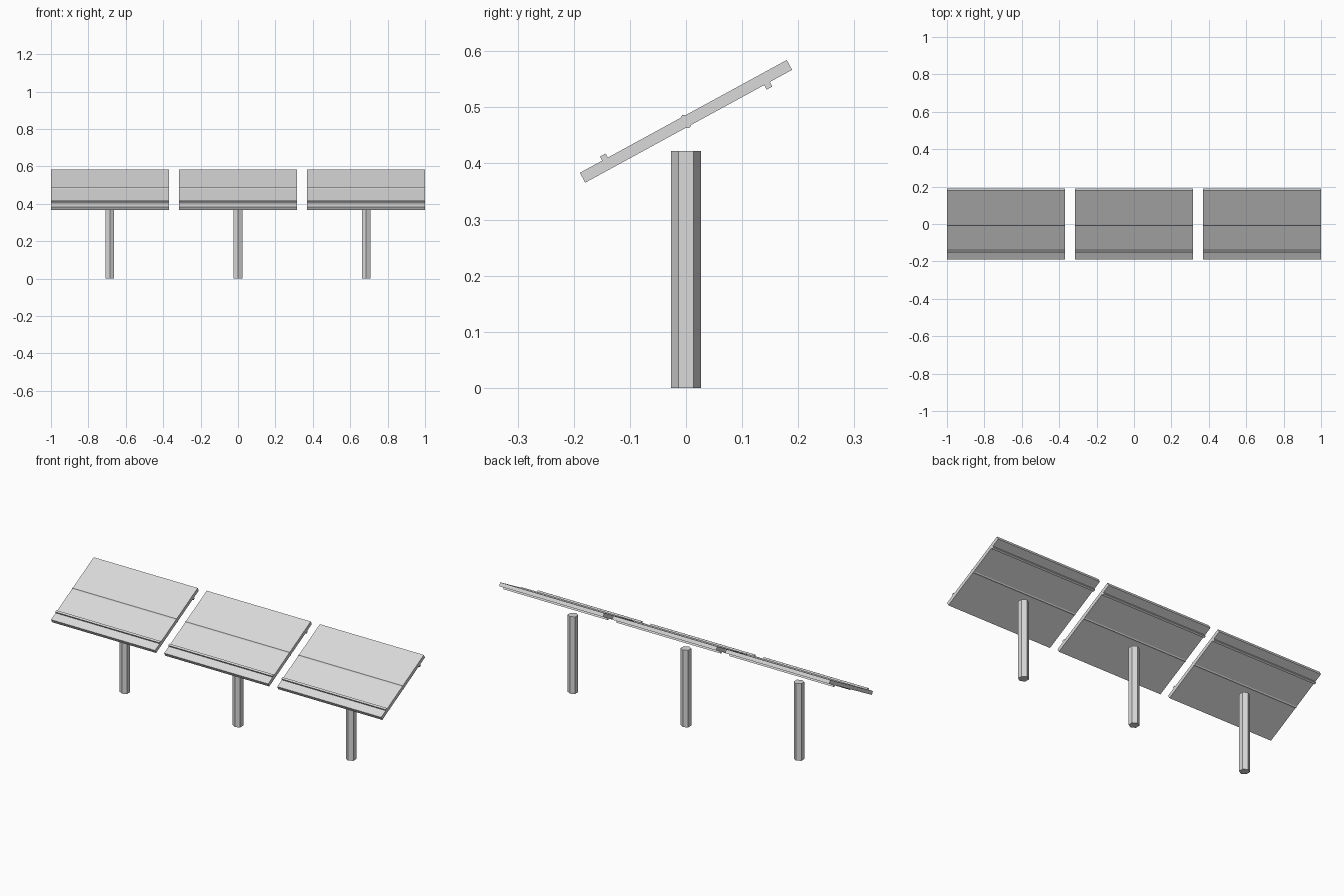
import bpy
import math
from mathutils import Matrix

cube = bpy.data.objects.get("Cube")
if cube:
    bpy.data.objects.remove(cube, do_unlink=True)

grey = bpy.data.materials.new("light grey")
grey.use_nodes = True
colour = (0.7, 0.7, 0.7, 1)
grey.diffuse_color = colour
grey.node_tree.nodes["Principled BSDF"].inputs["Base Color"].default_value = colour

WIDTH, PITCH = 0.63, 0.685
PIVOT = 0.475
TILT = math.radians(28.6)


def finish(name):
    obj = bpy.context.object
    obj.name = name
    obj.data.name = name
    obj.data.materials.append(grey)
    return obj


def tilted_box(name, x, along, above, depth, thickness):
    """Box lying in the tilted plane, offset along and above it."""
    bpy.ops.mesh.primitive_cube_add(size=1)
    obj = finish(name)
    obj.data.transform(Matrix.Translation((x, 0, PIVOT))
                       @ Matrix.Rotation(TILT, 4, "X")
                       @ Matrix.Translation((0, along, above))
                       @ Matrix.Diagonal((WIDTH, depth, thickness, 1)))


def hex_bar(name, radius, length, matrix):
    bpy.ops.mesh.primitive_cylinder_add(vertices=6, radius=radius, depth=length)
    finish(name).data.transform(matrix)


for side, x in (("right", -PITCH), ("middle", 0), ("left", PITCH)):
    # Tilted panel with a rail on top at the front and one below at the back
    tilted_box(f"{side}_panel", x, 0, 0, 0.42, 0.02)
    tilted_box(f"{side}_front_rail", x, -0.159, 0.0125, 0.0115, 0.0115)
    tilted_box(f"{side}_back_rail", x, 0.159, -0.0135, 0.0115, 0.0115)

    # Hexagonal pivot tube through the panel, flat side up
    hex_bar(f"{side}_pivot_tube", 0.0133, WIDTH,
            Matrix.Translation((x, 0, PIVOT)) @ Matrix.Rotation(math.pi / 2, 4, "Y")
            @ Matrix.Rotation(0, 4, "Z"))

    # Hexagonal post, a corner facing front
    hex_bar(f"{side}_post", 0.0263, 0.422, Matrix.Translation((x, 0, 0.211)))
